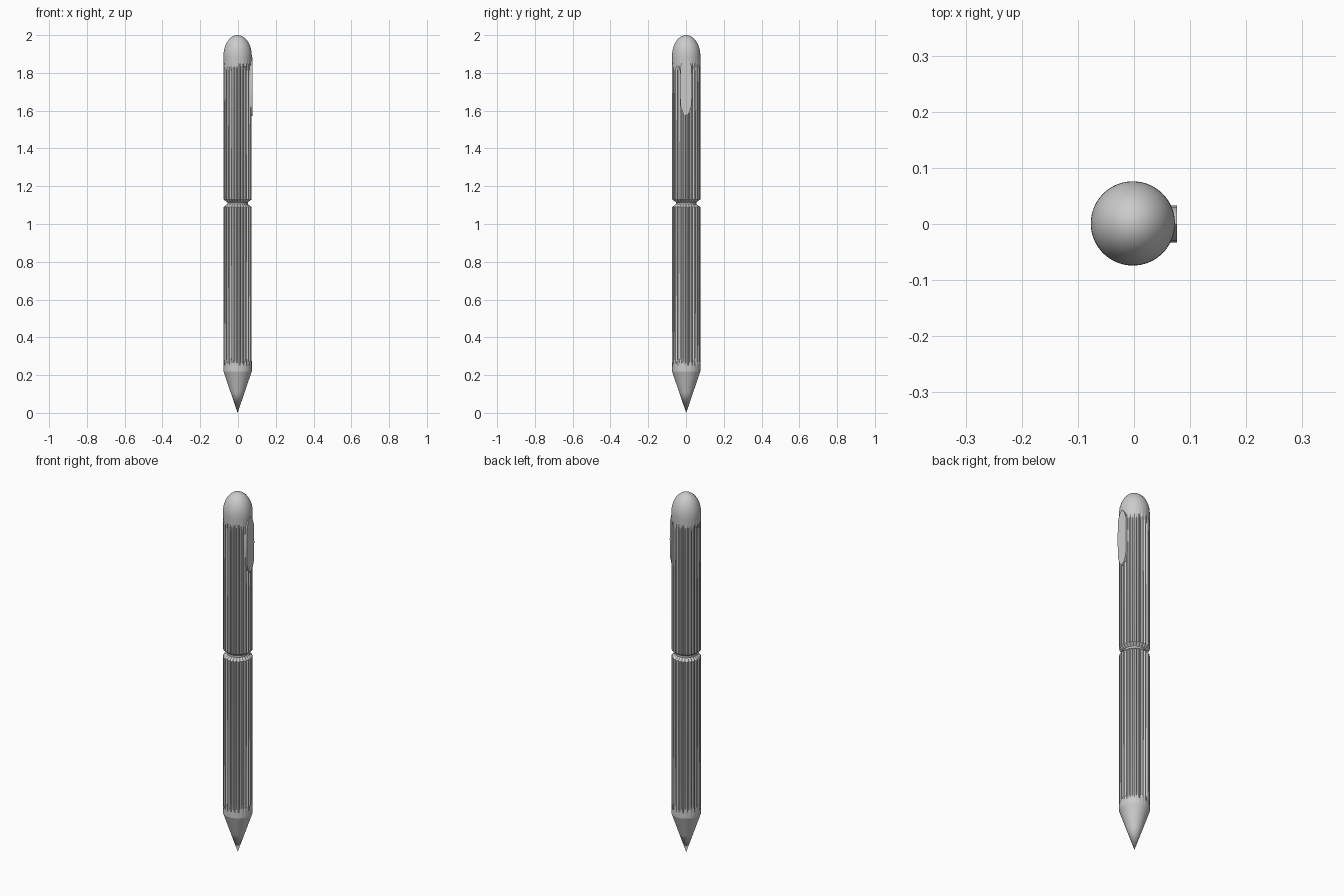
import bpy, bmesh, math

cube = bpy.data.objects.get("Cube")
if cube:
    bpy.data.objects.remove(cube, do_unlink=True)

R = 0.075          # barrel radius
FLUTES = 24
STEPS = 6          # points per flute
CX, CY = -0.002, 0.001

grey = bpy.data.materials.new("plain grey")
grey.use_nodes = True
grey.diffuse_color = (0.6, 0.6, 0.6, 1)
grey.node_tree.nodes["Principled BSDF"].inputs["Base Color"].default_value = (0.6, 0.6, 0.6, 1)


def finish(bm, name, angle=30):
    bmesh.ops.recalc_face_normals(bm, faces=bm.faces)
    mesh = bpy.data.meshes.new(name)
    bm.to_mesh(mesh)
    bm.free()
    mesh.materials.append(grey)
    ob = bpy.data.objects.new(name, mesh)
    bpy.context.collection.objects.link(ob)
    bpy.ops.object.select_all(action="DESELECT")
    ob.select_set(True)
    bpy.context.view_layer.objects.active = ob
    bpy.ops.object.shade_smooth_by_angle(angle=math.radians(angle))
    return ob


def lathe(name, profile, sides=FLUTES * STEPS):
    """Profile entries are (radius, height, flute depth)."""
    bm = bmesh.new()
    rings = []
    for r, z, depth in profile:
        if r == 0:
            rings.append([bm.verts.new((CX, CY, z))] * sides)
            continue
        ring = []
        for i in range(sides):
            a = 2 * math.pi * i / sides
            # flat-topped ribs with round grooves between them
            groove = max(0, math.cos(a * FLUTES) + 0.3) / 1.3
            rr = r - depth * groove
            ring.append(bm.verts.new((CX + rr * math.cos(a), CY + rr * math.sin(a), z)))
        rings.append(ring)
    for low, high in zip(rings, rings[1:]):
        for i in range(sides):
            j = (i + 1) % sides
            loop = list(dict.fromkeys((low[i], low[j], high[j], high[i])))
            bm.faces.new(loop)
    return finish(bm, name)


# Pointed writing tip
lathe("tip", [(0, 0, 0), (R * 0.5, 0.11, 0), (R, 0.22, 0)])

# Fluted barrels
D = 0.008
lathe("lower_barrel", [(R, 0.22, 0), (R, 0.25, 0), (R, 0.29, D), (R, 1.06, D), (R, 1.09, D)])
lathe("upper_barrel", [(R, 1.13, D), (R, 1.16, D), (R, 1.81, D), (R, 1.85, 0), (R, 1.89, 0)])

# Waist groove between the barrels
lathe("waist", [(R, 1.09, D), (0.054, 1.105, 0), (0.054, 1.115, 0), (R, 1.13, D)])

# Domed cap
dome = [(R * math.cos(t), 1.89 + 0.11 * math.sin(t), 0)
        for t in (math.pi / 2 * k / 12 for k in range(12))]
lathe("cap", dome + [(0, 2.0, 0)])

# Raised lozenge plate on the left side
half = [(0, 1.885), (0.018, 1.865), (0.029, 1.835), (0.033, 1.73),
        (0.029, 1.625), (0.018, 1.592), (0, 1.572)]
outline = half + [(-y, z) for y, z in half[-2:0:-1]]
bm = bmesh.new()
back = [bm.verts.new((0.06, y, z)) for y, z in outline]
front = [bm.verts.new((0.077, y, z)) for y, z in outline]
bm.faces.new(back)
bm.faces.new(front)
for i in range(len(outline)):
    j = (i + 1) % len(outline)
    bm.faces.new((back[i], back[j], front[j], front[i]))
finish(bm, "side_plate")
